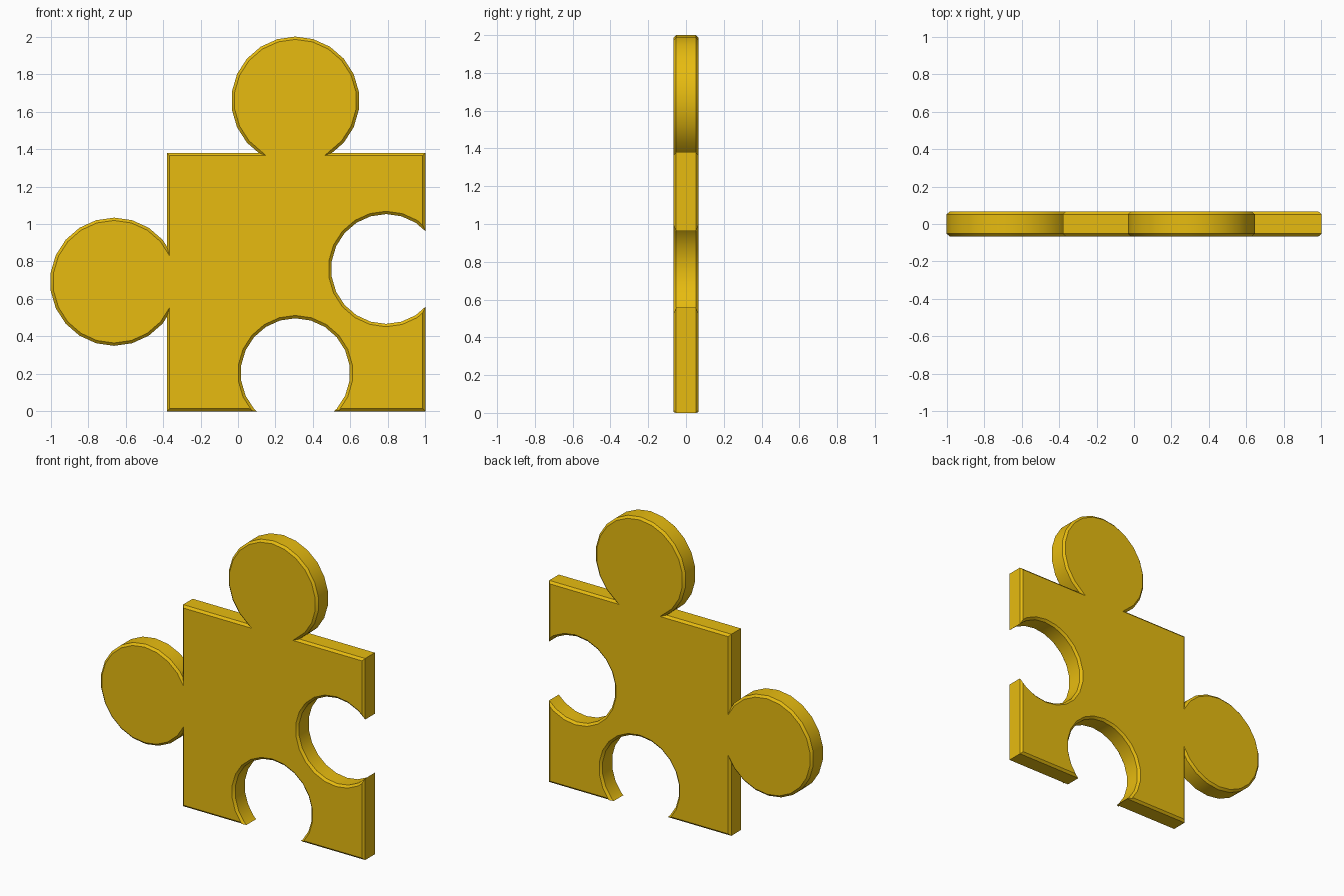
import bpy, bmesh, math
from mathutils import Vector

if "Cube" in bpy.data.objects:
    bpy.data.objects.remove(bpy.data.objects["Cube"])

LEFT, RIGHT, TOP = -0.38, 1.0, 1.38     # square body edges
HALF, CHAMFER, INSET = 0.066, 0.014, 0.015
SIDES = 22


def arc(cx, cz, r, start, direction, keep, line):
    """Walk round a circle from the cut side, clipped where keep() fails."""
    step = 2 * math.pi / SIDES
    phase = 0 if start else 0.5
    pts = []
    for i in range(SIDES + 2):
        a = math.radians(start) + direction * (i - phase) * step
        pts.append(Vector((cx + r * math.cos(a), cz + r * math.sin(a))))
    axis, value = line
    out = []
    for a, b in zip(pts, pts[1:]):
        if keep(a) != keep(b):
            out.append(a.lerp(b, (value - a[axis]) / (b[axis] - a[axis])))
        if keep(b):
            out.append(b)
    return out


def inset(points, d):
    """Mitred inward offset of a counter-clockwise outline."""
    out = []
    for i, p in enumerate(points):
        e1 = (p - points[i - 1]).normalized()
        e2 = (points[(i + 1) % len(points)] - p).normalized()
        n1, n2 = Vector((-e1.y, e1.x)), Vector((-e2.y, e2.x))
        out.append(p + (n1 + n2) * (d / (1 + n1.dot(n2))))
    return out


# Outline: corners, two sockets (bottom, right) and two knobs (top, left)
outline = [Vector((LEFT, 0))]
outline += arc(0.306, 0.205, 0.292, -90, -1, lambda p: p.y > 0, (1, 0))
outline += [Vector((RIGHT, 0))]
outline += arc(0.79, 0.76, 0.293, 0, -1, lambda p: p.x < RIGHT, (0, RIGHT))
outline += [Vector((RIGHT, TOP))]
outline += arc(0.306, 1.658, 0.342, -90, 1, lambda p: p.y > TOP, (1, TOP))
outline += [Vector((LEFT, TOP))]
outline += arc(-0.661, 0.692, 0.342, 0, 1, lambda p: p.x < LEFT, (0, LEFT))
small = inset(outline, INSET)

# Stack of rings through the thickness, with chamfered front and back rims
bm = bmesh.new()
rings = []
for pts, y in ((small, -HALF), (outline, -HALF + CHAMFER),
               (outline, HALF - CHAMFER), (small, HALF)):
    rings.append([bm.verts.new((p.x, y, p.y)) for p in pts])
n = len(outline)
for r1, r2 in zip(rings, rings[1:]):
    for i in range(n):
        j = (i + 1) % n
        bm.faces.new((r1[i], r2[i], r2[j], r1[j]))
bm.faces.new(rings[0])
bm.faces.new(rings[-1][::-1])
bmesh.ops.recalc_face_normals(bm, faces=bm.faces)
mesh = bpy.data.meshes.new("puzzle_piece")
bm.to_mesh(mesh)
bm.free()

piece = bpy.data.objects.new("puzzle_piece", mesh)
bpy.context.collection.objects.link(piece)
mat = bpy.data.materials.new("yellow")
mat.diffuse_color = (0.8, 0.5, 0.005, 1)
mat.use_nodes = True
mat.node_tree.nodes["Principled BSDF"].inputs["Base Color"].default_value = mat.diffuse_color
mesh.materials.append(mat)

# Smooth curved walls, crisp rims
bpy.context.view_layer.objects.active = piece
piece.select_set(True)
bpy.ops.object.shade_smooth_by_angle(angle=math.radians(30))
